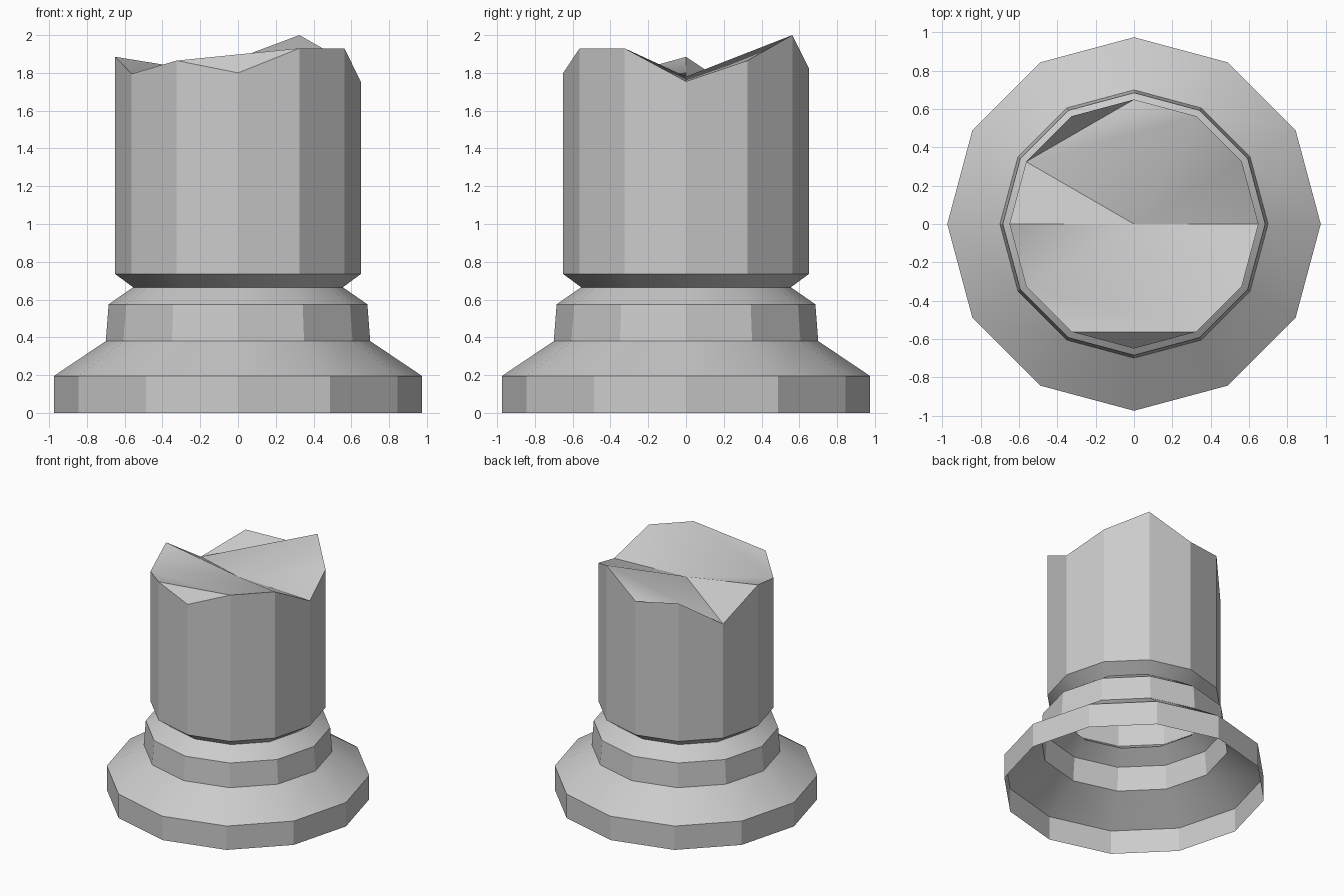
import bpy, bmesh
from math import cos, sin, radians

if "Cube" in bpy.data.objects:
    bpy.data.objects.remove(bpy.data.objects["Cube"])

SIDES = 12
# (radius, height) profile from the floor up to the start of the shaft
PROFILE = [(0.975, 0), (0.975, 0.195), (0.70, 0.38), (0.685, 0.575),
           (0.555, 0.665), (0.65, 0.735)]
# heights of the broken rim, every 30 degrees starting at +x
RIM = [1.755, 1.865, 2.0, 1.825, 1.862, 1.667, 1.885, 1.795, 1.865, 1.80, 1.93, 1.93]

bm = bmesh.new()


def ring(radius, heights):
    return [bm.verts.new((radius * cos(radians(30 * i)), radius * sin(radians(30 * i)), h))
            for i, h in enumerate(heights)]


# stepped base, neck and shaft (open underneath)
rings = [ring(r, [z] * SIDES) for r, z in PROFILE] + [ring(0.65, RIM)]
for low, high in zip(rings, rings[1:]):
    for i in range(SIDES):
        j = (i + 1) % SIDES
        bm.faces.new((low[i], low[j], high[j], high[i]))

# broken top: sunken middle with two folded flaps at the rim
top = rings[-1]
middle = bm.verts.new((0, 0, 1.78))
inner = [0, 1, 2, 5, 6, 7, 10, 11]
for a, b in zip(inner, inner[1:] + inner[:1]):
    bm.faces.new((top[a], top[b], middle))
for tri in [(2, 3, 5), (3, 4, 5), (7, 8, 10), (8, 9, 10)]:
    bm.faces.new([top[i] for i in tri])

mesh = bpy.data.meshes.new("broken_column")
bm.to_mesh(mesh)
bm.free()
column = bpy.data.objects.new("broken_column", mesh)
bpy.context.collection.objects.link(column)
bpy.context.view_layer.objects.active = column
column.select_set(True)
bpy.ops.object.shade_smooth_by_angle(angle=radians(29))
